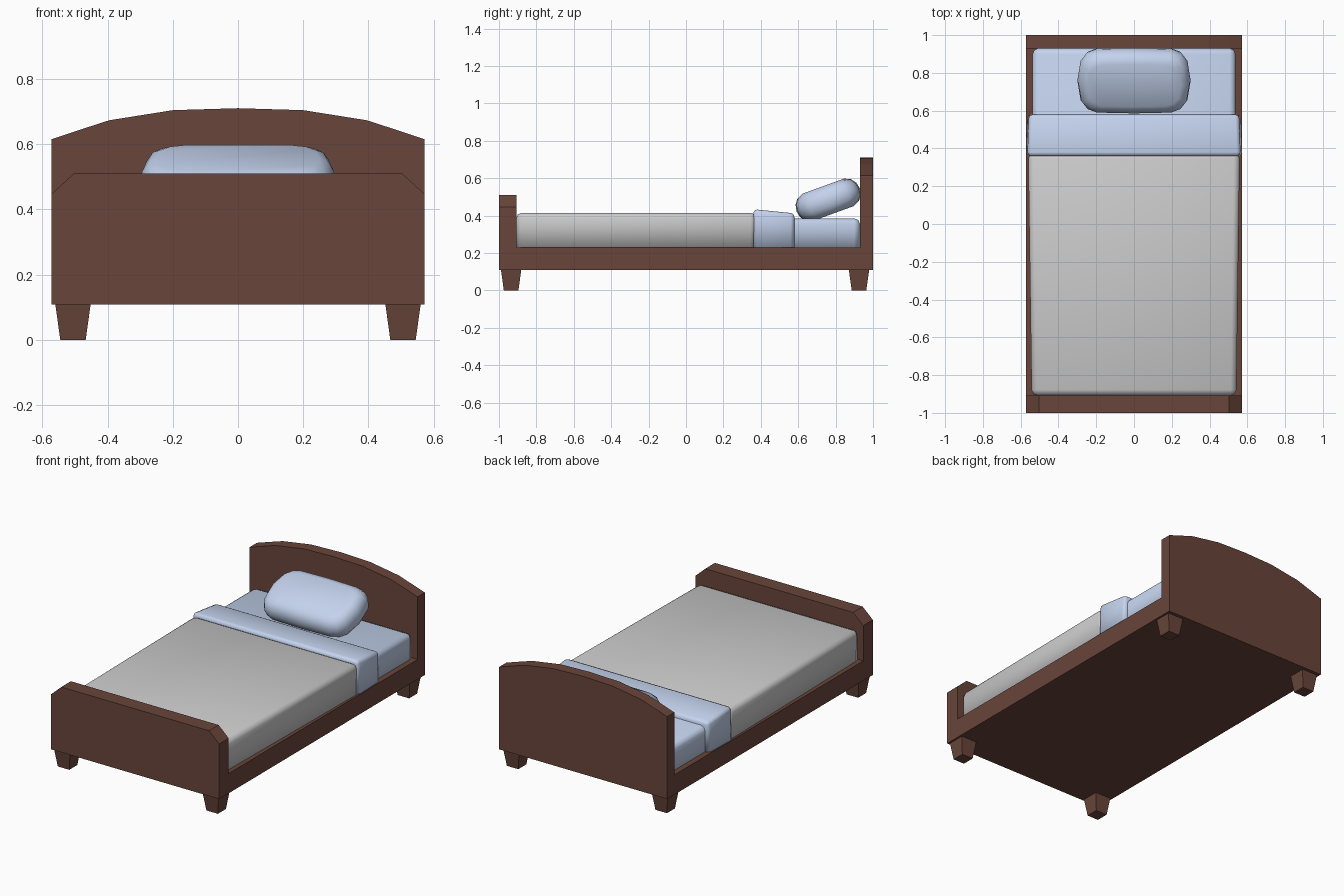
import bpy, bmesh, math
from mathutils import Matrix

if "Cube" in bpy.data.objects:
    bpy.data.objects.remove(bpy.data.objects["Cube"])


def material(name, rgb):
    m = bpy.data.materials.new(name)
    m.diffuse_color = (*rgb, 1)
    m.use_nodes = True
    m.node_tree.nodes["Principled BSDF"].inputs["Base Color"].default_value = m.diffuse_color
    return m


WOOD = material("dark_wood", (0.14, 0.06, 0.042))
LINEN = material("blue_linen", (0.55, 0.65, 0.85))


def finish(name, bm, mat=None, smooth=False):
    bmesh.ops.recalc_face_normals(bm, faces=bm.faces[:])
    for f in bm.faces:
        f.smooth = smooth
    me = bpy.data.meshes.new(name)
    bm.to_mesh(me)
    bm.free()
    if mat:
        me.materials.append(mat)
    ob = bpy.data.objects.new(name, me)
    bpy.context.collection.objects.link(ob)
    return ob


def loft(sections):
    """Bridge equal-length closed sections and cap both ends."""
    bm = bmesh.new()
    rings = [[bm.verts.new(p) for p in s] for s in sections]
    for a, b in zip(rings, rings[1:]):
        n = len(a)
        for i in range(n):
            j = (i + 1) % n
            bm.faces.new((a[i], a[j], b[j], b[i]))
    bm.faces.new(rings[0])
    bm.faces.new(rings[-1])
    return bm


def rect(x0, x1, y0, y1, z):
    return [(x0, y0, z), (x1, y0, z), (x1, y1, z), (x0, y1, z)]


# Bed frame: side profile swept across x, with arched head and clipped foot
half = [(0, 0.71, 0.51), (0.2, 0.704, 0.51), (0.395, 0.673, 0.51),
        (0.503, 0.638, 0.51), (0.572, 0.615, 0.447)]
stations = [(-x, h, f) for x, h, f in reversed(half[1:])] + half
sections = [[(x, -1, 0.108), (x, 1, 0.108), (x, 1, h), (x, 0.93, h),
             (x, 0.93, 0.23), (x, -0.907, 0.23), (x, -0.907, f), (x, -1, f)]
            for x, h, f in stations]
bm = loft(sections)
bmesh.ops.dissolve_limit(bm, angle_limit=math.radians(1),
                         verts=bm.verts[:], edges=bm.edges[:])
finish("bed_frame", bm, WOOD)

# Tapered legs
for sx, side in ((-1, "left"), (1, "right")):
    for cy, end in ((-0.935, "front"), (0.925, "back")):
        cx = sx * 0.506
        bm = loft([rect(cx - r, cx + r, cy - r, cy + r, z)
                   for r, z in ((0.039, 0), (0.054, 0.108))])
        finish(f"{end}_{side}_leg", bm, WOOD)


def soft_slab(name, y0, y1, w0, w1, top0, top1, bevel, mat=None, flare=0.0):
    """Rounded slab; widths and heights run from the foot end to the head end."""
    z = 0.215
    ends = []
    for y, w, t in ((y0, w0, top0), (y1, w1, top1)):
        ends.append([(-w, y, z), (w, y, z), (w - flare, y, t), (flare - w, y, t)])
    bm = loft(ends)
    edges = [e for e in bm.edges if max(v.co.z for v in e.verts) > z + 0.05]
    bmesh.ops.bevel(bm, geom=edges, offset=bevel, segments=2,
                    profile=0.5, affect='EDGES')
    return finish(name, bm, mat, True)


# Bedding
soft_slab("mattress", -0.9, 0.93, 0.537, 0.537, 0.385, 0.385, 0.03, LINEN)
soft_slab("blanket", -0.908, 0.375, 0.542, 0.56, 0.415, 0.415, 0.03)
soft_slab("folded_sheet", 0.36, 0.58, 0.57, 0.562, 0.434, 0.412, 0.02, LINEN, 0.006)

# Pillow: stacked rounded outlines, leaning on the headboard
q = [(0.30, 0), (0.283, 0.11), (0.25, 0.155), (0.2, 0.175), (0, 0.18)]
right = [(x, -y) for x, y in reversed(q[1:])] + q
outline = right + [(-x, y) for x, y in reversed(right[1:-1])]
layers = [(0.66, -0.078), (0.85, -0.062), (0.96, -0.035), (1, 0),
          (0.96, 0.035), (0.85, 0.062), (0.66, 0.078)]
bm = loft([[(x * (s * 0.5 + 0.5), y * s, z) for x, y in outline] for s, z in layers])
bm.transform(Matrix.Translation((0, 0.76, 0.484)) @ Matrix.Rotation(math.radians(20), 4, 'X'))
finish("pillow", bm, LINEN, True)
